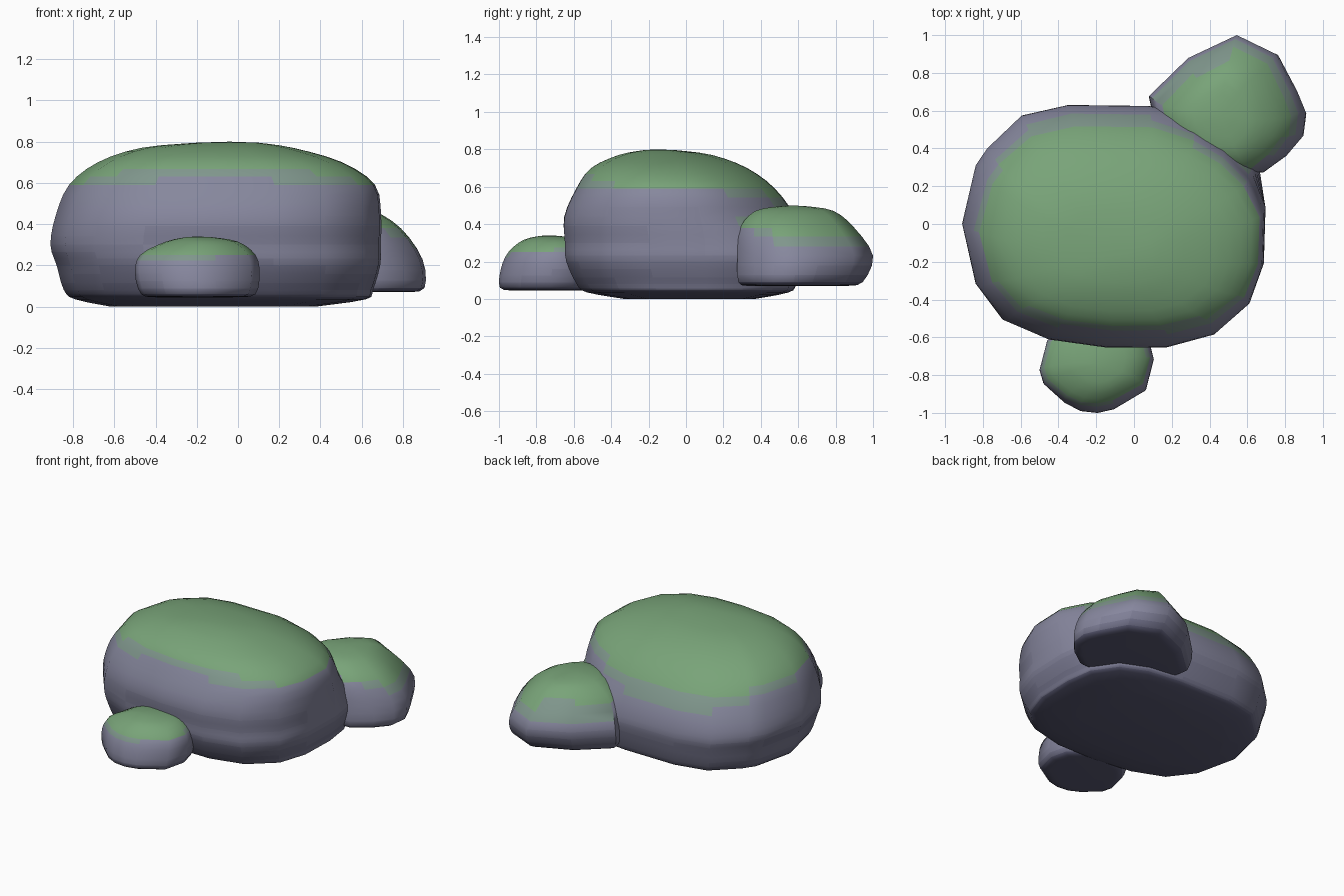
import bpy, bmesh, math
from mathutils import Vector

if "Cube" in bpy.data.objects:
    bpy.data.objects.remove(bpy.data.objects["Cube"])

# Colour stops by upward facing of the surface: dark underside, stone, moss
DARK, ROCK, MOSS = Vector((.10, .10, .17)), Vector((.24, .24, .34)), Vector((.19, .37, .19))
STOPS = [(-.8, DARK), (.05, ROCK), (.42, ROCK), (.70, MOSS)]
BANDS = 12


def colour_at(nz):
    for (a, ca), (b, cb) in zip(STOPS, STOPS[1:]):
        if nz <= b:
            return ca.lerp(cb, max(0, (nz - a) / (b - a)))
    return MOSS


def ramp_material(i):
    mat = bpy.data.materials.new(f"stone_moss_{i}")
    mat.diffuse_color = (*colour_at(-.8 + 1.5 * i / (BANDS - 1)), 1)
    mat.use_nodes = True
    mat.node_tree.nodes["Principled BSDF"].inputs["Base Color"].default_value = mat.diffuse_color
    return mat


RAMP = [ramp_material(i) for i in range(BANDS)]


def spline(p, steps):
    """Catmull-Rom refinement of an open list of vectors."""
    n, out = len(p), []
    for i in range(n - 1):
        a, b, c, d = (p[max(0, min(n - 1, i + k))] for k in (-1, 0, 1, 2))
        for s in range(steps):
            t = s / steps
            out.append(0.5 * (2 * b + (c - a) * t + (2 * a - 5 * b + 4 * c - d) * t * t
                              + (3 * b - a - 3 * c + d) * t ** 3))
    return out + [p[-1]]


def rounded(u, v, r):
    """Pull the outline toward an ellipse, most of all at the back right corner."""
    d = Vector((u - .5, v - .5))
    corner = min(1, 8 * d.x * d.y) if d.x > 0 and d.y > 0 else 0
    d = d.lerp(d.normalized() * .5, r * (.2 + .8 * corner))
    return d.x + .5, d.y + .5


def boulder(name, outline, levels, top, cut=0):
    """Loft an outline through levels of (z, x0, x1, y0, y1), closed by a top point."""
    lo = [min(p[k] for p in outline) for k in (0, 1)]
    hi = [max(p[k] for p in outline) for k in (0, 1)]
    unit = [[(p[k] - lo[k]) / (hi[k] - lo[k]) for k in (0, 1)] for p in outline]
    bm = bmesh.new()
    rings = []
    for z, x0, x1, y0, y1 in spline([Vector(l) for l in levels], 3):
        r = cut * max(0, min(1, (z - .22) / .22))
        ring = [rounded(u, v, r) for u, v in unit]
        rings.append([bm.verts.new((x0 + u * (x1 - x0), y0 + v * (y1 - y0), z)) for u, v in ring])
    n = len(unit)
    for a, b in zip(rings, rings[1:]):
        for i in range(n):
            j = (i + 1) % n
            bm.faces.new((a[i], a[j], b[j], b[i]))
    bm.faces.new(rings[0])
    tip = bm.verts.new(top)
    for i in range(n):
        bm.faces.new((rings[-1][i], rings[-1][(i + 1) % n], tip))
    bmesh.ops.recalc_face_normals(bm, faces=bm.faces)
    # Moss grows where the surface faces upward
    for f in bm.faces:
        t = (f.normal.z + .8) / 1.5
        f.material_index = max(0, min(BANDS - 1, round(t * (BANDS - 1))))
    mesh = bpy.data.meshes.new(name)
    bm.to_mesh(mesh)
    bm.free()
    for m in RAMP:
        mesh.materials.append(m)
    obj = bpy.data.objects.new(name, mesh)
    bpy.context.collection.objects.link(obj)
    bpy.ops.object.select_all(action='DESELECT')
    obj.select_set(True)
    bpy.context.view_layer.objects.active = obj
    bpy.ops.object.shade_smooth_by_angle(angle=math.radians(50))


# Main boulder
boulder("large_boulder",
        [(-.91, 0), (-.84, -.32), (-.70, -.51), (-.46, -.61), (-.15, -.65), (.17, -.655),
         (.43, -.59), (.62, -.42), (.69, -.2), (.70, .1), (.67, .32), (.55, .5),
         (.35, .59), (.08, .625), (-.35, .63), (-.60, .575), (-.78, .40), (-.84, .31)],
        [(.0, -.62, .38, -.33, .37), (.035, -.79, .62, -.53, .55), (.08, -.845, .655, -.585, .59),
         (.2, -.88, .69, -.64, .62), (.3, -.91, .695, -.65, .63), (.44, -.885, .70, -.655, .59),
         (.59, -.82, .67, -.59, .48), (.70, -.68, .51, -.51, .33), (.77, -.47, .27, -.36, .14),
         (.795, -.2, .1, -.23, -.05)],
        (-.04, -.16, .80), cut=1)

# Medium rock behind on the right
boulder("medium_rock",
        [(.55, 1), (.76, .90), (.86, .71), (.905, .60), (.89, .48), (.80, .37), (.68, .28),
         (.45, .28), (.25, .36), (.12, .5), (.08, .68), (.29, .88)],
        [(.07, .16, .82, .33, .86), (.09, .10, .905, .28, .945), (.23, .08, .895, .275, 1.0),
         (.38, .15, .79, .29, .90), (.47, .27, .65, .37, .79), (.495, .38, .53, .5, .65)],
        (.46, .57, .50))

# Small rock in front
boulder("small_rock",
        [(-.46, -.62), (-.50, -.78), (-.48, -.85), (-.37, -.95), (-.29, -.99), (-.2, -1),
         (-.11, -.98), (.06, -.88), (.10, -.72), (.07, -.6), (-.03, -.51), (-.2, -.48),
         (-.37, -.52)],
        [(.045, -.40, .0, -.92, -.55), (.06, -.47, .085, -.995, -.5), (.16, -.50, .105, -.99, -.48),
         (.25, -.475, .085, -.95, -.5), (.315, -.35, -.0, -.87, -.56),
         (.337, -.25, -.13, -.78, -.68)],
        (-.2, -.74, .34))
